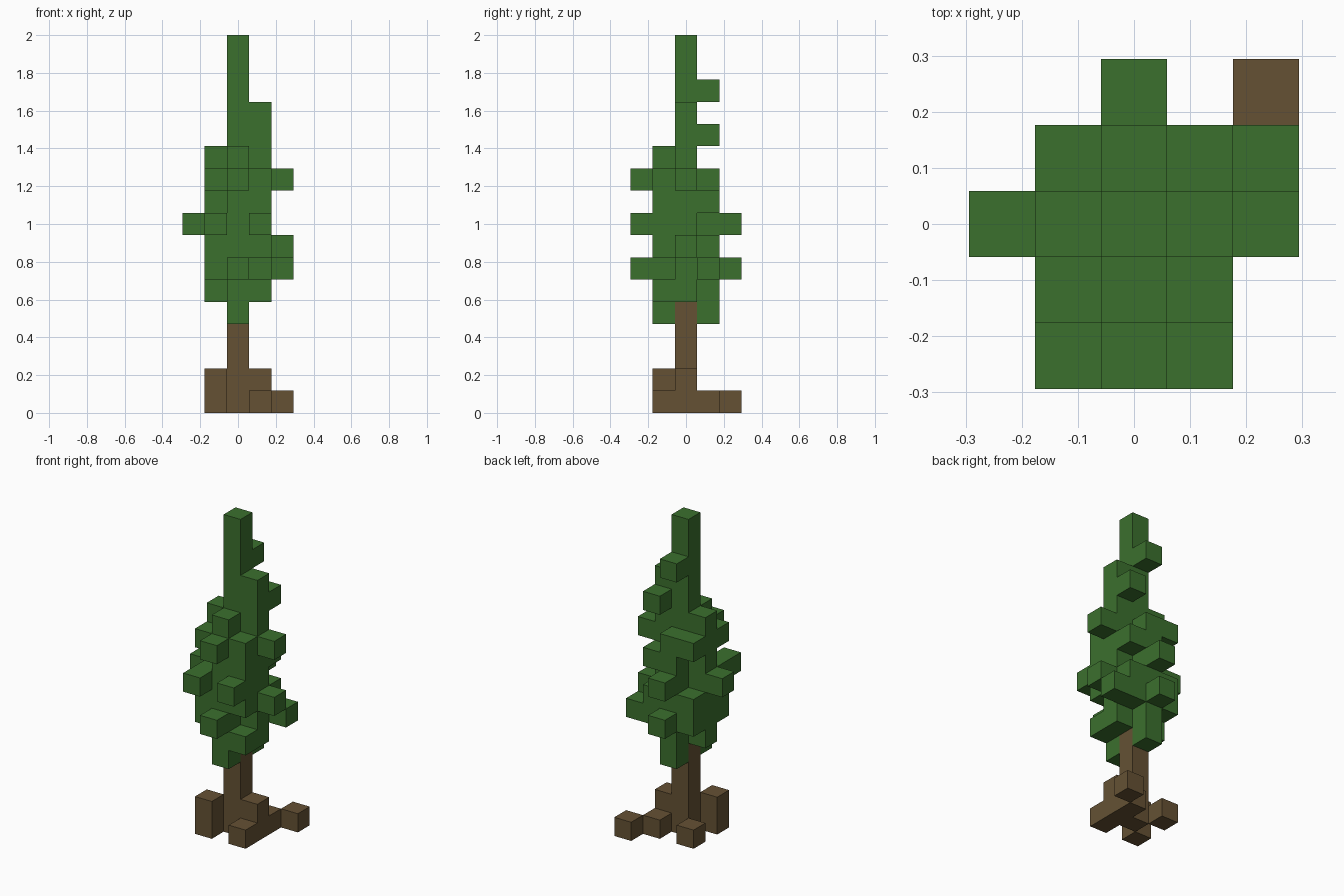
import bpy
import bmesh
from mathutils import Vector

cube = bpy.data.objects.get("Cube")
if cube:
    bpy.data.objects.remove(cube, do_unlink=True)

U = 2 / 17  # block size; the tree is 17 blocks tall


def material(name, rgb):
    mat = bpy.data.materials.new(name)
    mat.use_nodes = True
    mat.diffuse_color = (*rgb, 1)
    for node in mat.node_tree.nodes:
        if node.type == 'BSDF_PRINCIPLED':
            node.inputs["Base Color"].default_value = (*rgb, 1)
            node.inputs["Roughness"].default_value = 0.9
    return mat


bark = material("bark brown", (0.130, 0.083, 0.034))
leaf = material("leaf green", (0.044, 0.162, 0.027))


def blocks(*columns):
    """Cells of upright columns, each given as (x, y, lowest, highest)."""
    return {(x, y, k) for x, y, low, high in columns for k in range(low, high + 1)}


def build(name, cells, solid, mat):
    """Mesh only the block sides that are not covered by a neighbour."""
    bm = bmesh.new()
    for cell in sorted(cells):
        centre = Vector(cell) + Vector((0, 0, 0.5))
        for axis in range(3):
            for sign in (-1, 1):
                n = Vector((0, 0, 0))
                n[axis] = sign
                if tuple(int(c + d) for c, d in zip(cell, n)) in solid:
                    continue
                a = Vector((0, 0, 0))
                a[(axis + 1) % 3] = 0.5
                b = n.cross(a)
                mid = centre + n / 2
                corners = (mid - a - b, mid + a - b, mid + a + b, mid - a + b)
                bm.faces.new([bm.verts.new(c * U) for c in corners])
    bmesh.ops.remove_doubles(bm, verts=bm.verts, dist=U / 100)
    # Merge coplanar sides into clean flat faces
    bmesh.ops.dissolve_limit(bm, angle_limit=0.01, verts=bm.verts, edges=bm.edges)
    mesh = bpy.data.meshes.new(name)
    bm.to_mesh(mesh)
    bm.free()
    mesh.materials.append(mat)
    bpy.context.collection.objects.link(bpy.data.objects.new(name, mesh))


# Trunk and roots
trunk = blocks((0, 0, 0, 4))
roots = blocks((1, -1, 0, 0), (1, 0, 0, 1), (1, 1, 0, 0), (2, 2, 0, 0),
               (-1, -1, 0, 1), (-1, 1, 0, 0))

# Inner foliage columns around the tall spire
foliage = blocks((0, 0, 5, 16), (0, -1, 4, 11), (0, 1, 4, 10),
                 (1, 0, 5, 13), (-1, 0, 5, 11))

# Corner foliage
foliage |= blocks((1, -1, 5, 5), (1, -1, 7, 10), (-1, -1, 6, 8), (-1, -1, 10, 10),
                  (1, 1, 6, 7), (1, 1, 9, 9), (1, 1, 12, 12),
                  (-1, 1, 6, 7), (-1, 1, 10, 10), (0, 1, 14, 14))

# Outer sprigs
foliage |= blocks((0, -2, 6, 6), (0, -2, 10, 10), (1, -2, 8, 8), (-1, -2, 8, 8),
                  (0, 2, 6, 6), (0, 2, 8, 8), (-2, 0, 8, 8),
                  (2, 0, 7, 7), (2, 0, 10, 10), (2, 1, 6, 6))

solid = trunk | roots | foliage
build("trunk", trunk, solid, bark)
build("roots", roots, solid, bark)
build("foliage", foliage, solid, leaf)
